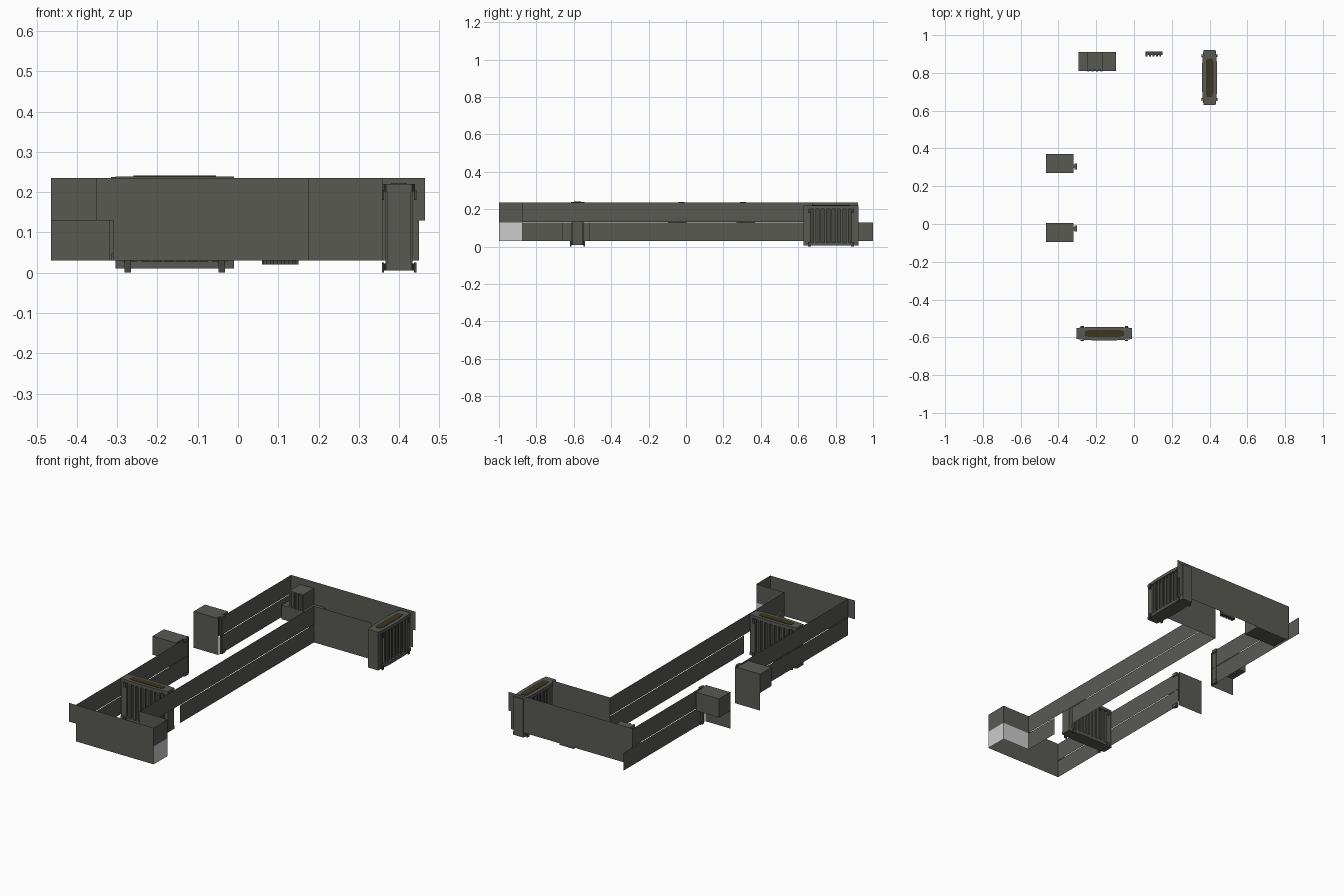
import bpy, bmesh
from math import radians
from mathutils import Matrix, Vector

cube = bpy.data.objects.get("Cube")
if cube:
    bpy.data.objects.remove(cube, do_unlink=True)


def material(name, r, g, b):
    m = bpy.data.materials.new(name)
    m.use_nodes = True
    m.diffuse_color = (r, g, b, 1)
    bsdf = next(n for n in m.node_tree.nodes if n.type == 'BSDF_PRINCIPLED')
    bsdf.inputs["Base Color"].default_value = (r, g, b, 1)
    return m


STONE = material("dark stone", 0.10, 0.10, 0.088)
PALE = material("pale grey", 0.60, 0.60, 0.60)
IRON = material("dark iron", 0.062, 0.062, 0.052)
BROWN = material("dark brown", 0.045, 0.036, 0.014)

FLOOR, MID, TOP = 0.03, 0.13, 0.235


def finish(name, bm, mat, matrix=None):
    mesh = bpy.data.meshes.new(name)
    bm.to_mesh(mesh)
    bm.free()
    mesh.materials.append(mat)
    ob = bpy.data.objects.new(name, mesh)
    bpy.context.collection.objects.link(ob)
    if matrix:
        ob.matrix_world = matrix
    return ob


def add_box(bm, x0, x1, y0, y1, z0, z1):
    size = Matrix.Diagonal((x1 - x0, y1 - y0, z1 - z0, 1))
    mid = Matrix.Translation(((x0 + x1) / 2, (y0 + y1) / 2, (z0 + z1) / 2))
    bmesh.ops.create_cube(bm, size=1, matrix=mid @ size)


def box(name, *bounds, mat=STONE):
    bm = bmesh.new()
    add_box(bm, *bounds)
    return finish(name, bm, mat)


def wall(name, a, b, z0=FLOOR, z1=TOP, mat=STONE):
    """Thin upright panel between two plan points."""
    bm = bmesh.new()
    corners = [(*a, z0), (*b, z0), (*b, z1), (*a, z1)]
    bm.faces.new([bm.verts.new(c) for c in corners])
    return finish(name, bm, mat)


def prism(bm, outline, z0, z1):
    low = [bm.verts.new((x, y, z0)) for x, y in outline]
    face = bm.faces.new(low)
    out = bmesh.ops.extrude_face_region(bm, geom=[face])
    top = [v for v in out["geom"] if isinstance(v, bmesh.types.BMVert)]
    bmesh.ops.translate(bm, verts=top, vec=Vector((0, 0, z1 - z0)))
    bmesh.ops.recalc_face_normals(bm, faces=bm.faces)


# Front end: outer wall, return walls with a pale lower band
E = 0.175
wall("front_wall_lower", (-0.31, -1), (E, -1), z1=MID)
wall("front_wall_upper", (-0.353, -1), (E, -1), z0=MID)
corner = [(E, -1), (E, -0.875), (0, -0.875)]
for i, (a, b) in enumerate(zip(corner, corner[1:])):
    wall(f"return_wall_lower_{i}", a, b, z1=MID, mat=PALE)
    wall(f"return_wall_upper_{i}", a, b, z0=MID)

# Long inner wall with a low opening beside the front gate
GAP = 0.003
wall("inner_wall_upper", (0, -0.875), (0, 0.675), z0=MID + GAP)
wall("inner_wall_lower_front", (0, -0.875), (0, -0.66), z1=MID)
wall("inner_wall_lower_back", (0, -0.515), (0, 0.675), z1=MID)
wall("branch_wall", (0, 0.675), (0.36, 0.675))

# Long outer wall, broken by the side doorway
wall("outer_wall_front_lower", (-0.31, -1), (-0.31, 0), z1=MID)
wall("outer_wall_front_upper", (-0.31, -1), (-0.31, 0), z0=MID + GAP)
wall("outer_wall_back_lower", (-0.31, 0.28), (-0.31, 1), z1=MID)
wall("outer_wall_back_upper", (-0.31, 0.28), (-0.31, 0.92), z0=MID + GAP)

# Back wall
wall("back_wall_lower", (-0.31, 0.915), (0.45, 0.915), z1=MID)
wall("back_wall_upper", (-0.31, 0.915), (0.465, 0.915), z0=MID)

# Side doorway: raised block, full height jamb and pilaster on each side
for side, y0, jamb, post in (("front", -0.095, 0.005, -0.025),
                             ("back", 0.27, 0.27, 0.305)):
    box(f"{side}_door_block", -0.465, -0.32, y0, y0 + 0.1, MID, TOP)
    wall(f"{side}_door_jamb", (-0.465, jamb), (-0.31, jamb))
    bm = bmesh.new()
    add_box(bm, -0.32, -0.308, post - 0.009, post + 0.009, FLOOR, TOP)
    for z in (FLOOR, TOP - 0.015):
        add_box(bm, -0.315, -0.302, post - 0.016, post + 0.016, z, z + 0.018)
    finish(f"{side}_door_pilaster", bm, STONE)


def gate(label, x, y, turn, z0, z1, half, depth):
    """Barred gate: bowed sill and lintel, end posts, bars on both faces."""
    place = Matrix.Translation((x, y, 0)) @ Matrix.Rotation(radians(turn), 4, 'Z')
    shoulder = half - 0.03
    bow = [(-half, -depth * 0.8), (-shoulder, -depth * 0.9), (-half * 0.4, -depth),
           (half * 0.4, -depth), (shoulder, -depth * 0.9), (half, -depth * 0.8)]
    bow += [(px, -py) for px, py in reversed(bow)]
    bm = bmesh.new()
    prism(bm, bow, z0, z0 + 0.018)
    prism(bm, bow, z1 - 0.018, z1)
    finish(f"{label}_gate_sill_and_lintel", bm, STONE, place)

    bm = bmesh.new()
    for s in (-1, 1):
        ends = sorted((s * half, s * (half - 0.022)))
        add_box(bm, *ends, -depth * 0.75, depth * 0.75, z0 + 0.01, z1 - 0.01)
    finish(f"{label}_gate_posts", bm, STONE, place)

    # Bars, evenly spaced
    bm = bmesh.new()
    count = 9
    step = 2 * (half - 0.03) / (count - 1)
    for i in range(count):
        u = -half + 0.03 + i * step
        for s in (-1, 1):
            v = s * depth * 0.72
            add_box(bm, u - 0.006, u + 0.006, v - 0.005, v + 0.005,
                    z0 + 0.015, z1 - 0.015)
    finish(f"{label}_gate_bars", bm, STONE, place)

    # Dark core, top inlay and feet
    bm = bmesh.new()
    add_box(bm, -shoulder, shoulder, -depth * 0.45, depth * 0.45,
            z0 + 0.015, z1 - 0.015)
    finish(f"{label}_gate_core", bm, IRON, place)
    bm = bmesh.new()
    w, d = half * 0.7, depth * 0.5
    prism(bm, [(-w, -d * 0.7), (-w * 0.8, -d), (w * 0.8, -d), (w, -d * 0.7),
               (w, d * 0.7), (w * 0.8, d), (-w * 0.8, d), (-w, d * 0.7)],
          z1, z1 + 0.002)
    finish(f"{label}_gate_top_inlay", bm, BROWN, place)
    bm = bmesh.new()
    for u in (-shoulder, shoulder):
        for v in (-depth, depth):
            add_box(bm, u - 0.008, u + 0.008, v - 0.003, v + 0.003, 0, z0 + 0.02)
            add_box(bm, u - 0.008, u + 0.008, v - 0.003, v + 0.003,
                    z1 - 0.04, z1 - 0.015)
    finish(f"{label}_gate_feet", bm, IRON, place)


gate("front", -0.157, -0.58, 0, 0.01, 0.239, 0.147, 0.036)
gate("back", 0.4, 0.775, 90, 0.005, 0.22, 0.146, 0.04)

# Stepped cabinet in the back corner, with ribs on its face
box("cabinet_base", -0.295, -0.095, 0.81, 0.91, FLOOR, 0.11)
box("cabinet_top", -0.25, -0.165, 0.815, 0.91, 0.11, 0.2)
bm = bmesh.new()
for i in range(4):
    x = -0.247 + i * 0.023
    add_box(bm, x, x + 0.01, 0.808, 0.816, 0.11, 0.2)
finish("cabinet_ribs", bm, STONE)

# Small ridged rack on the back wall
bm = bmesh.new()
add_box(bm, 0.06, 0.15, 0.895, 0.912, 0.02, 0.08)
for i in range(5):
    x = 0.062 + i * 0.018
    add_box(bm, x, x + 0.01, 0.887, 0.896, 0.02, 0.08)
finish("wall_rack", bm, IRON)
